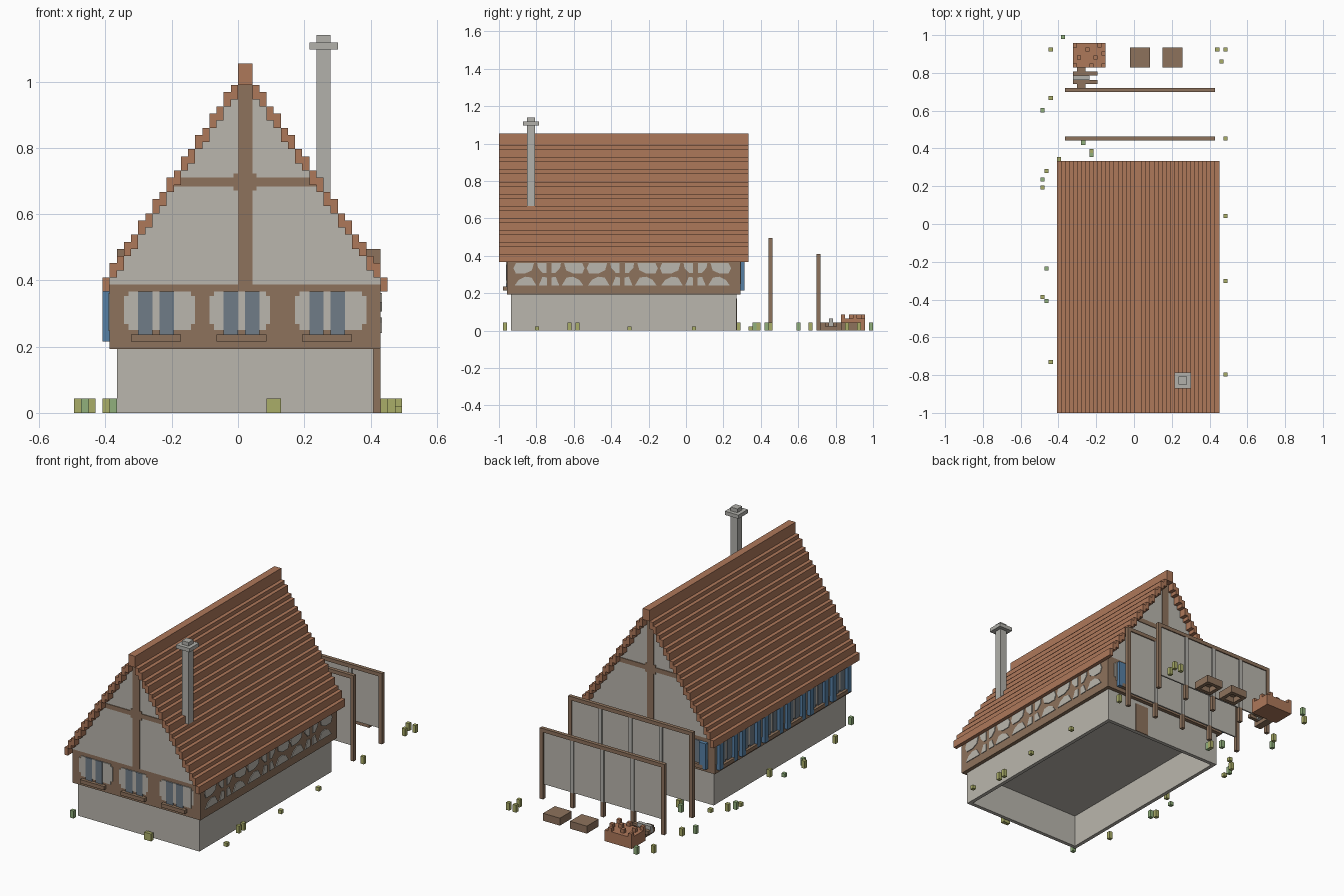
import bpy, bmesh, math, random

if "Cube" in bpy.data.objects:
    bpy.data.objects.remove(bpy.data.objects["Cube"])

V = 2 / 93          # block size; all coordinates below are in blocks
T = 0.2             # thickness of painted plates
random.seed(4)


def srgb(c):
    return c / 12.92 if c <= 0.04045 else ((c + 0.055) / 1.055) ** 2.4


def material(name, r, g, b):
    m = bpy.data.materials.new(name)
    m.diffuse_color = (srgb(r / 255), srgb(g / 255), srgb(b / 255), 1)
    m.use_nodes = True
    m.node_tree.nodes["Principled BSDF"].inputs["Base Color"].default_value = m.diffuse_color
    return m


TILE = material("roof tile", 174, 120, 90)
TIMBER = material("timber", 141, 114, 92)
PLASTER = material("plaster", 186, 182, 173)
STONE = material("chimney stone", 178, 177, 171)
GLASS = material("window glass", 112, 124, 135)
BLUE = material("blue shutter", 86, 128, 165)
LEAF = material("yellow leaf", 170, 173, 104)
GREEN = material("green leaf", 145, 176, 124)


def blocks(name, mat, boxes):
    """One object made of boxes (x0, x1, y0, y1, z0, z1)."""
    bm = bmesh.new()
    for x0, x1, y0, y1, z0, z1 in boxes:
        r = bmesh.ops.create_cube(bm, size=1)
        for v in r["verts"]:
            v.co = ((x1 if v.co.x > 0 else x0) * V,
                    (y1 if v.co.y > 0 else y0) * V,
                    (z1 if v.co.z > 0 else z0) * V)
    return finish(name, mat, bm)


def finish(name, mat, bm):
    me = bpy.data.meshes.new(name)
    bm.to_mesh(me)
    bm.free()
    me.materials.append(mat)
    ob = bpy.data.objects.new(name, me)
    bpy.context.collection.objects.link(ob)
    return ob


def side_plates(name, mat, polys, x):
    """Flat plates on the right wall from (y, z) outlines."""
    bm = bmesh.new()
    for p in polys:
        back = [bm.verts.new(((x - 0.1) * V, y * V, z * V)) for y, z in p]
        front = [bm.verts.new(((x + T) * V, y * V, z * V)) for y, z in p]
        bm.faces.new(front)
        bm.faces.new(back[::-1])
        for i in range(len(p)):
            j = (i + 1) % len(p)
            bm.faces.new((back[i], back[j], front[j], front[i]))
    bmesh.ops.recalc_face_normals(bm, faces=bm.faces[:])
    finish(name, mat, bm)


# ground floor: four walls open below, with a ceiling
blocks("ground_floor_walls", PLASTER, [
    (-17, 19, -43.5, -42.5, 0, 9), (-17, 19, 11.5, 12.5, 0, 9),
    (-17, -16, -42.5, 11.5, 0, 9), (18, 19, -42.5, 11.5, 0, 9)])
blocks("ground_floor_ceiling", PLASTER, [(-16, 18, -42.5, 11.5, 8.8, 9)])
blocks("back_door", TIMBER, [(6, 10, 12.5, 12.5 + T, 0, 8)])

# jettied timber storey
blocks("timber_storey", TIMBER, [(-18, 20, -44.5, 13.5, 9, 18)])


# stepped roof courses and the gable filling under them
def course_top(i):
    return 19 + math.ceil(1.5 * i)


courses, gable = [], []
for i in range(19):
    top = course_top(i)
    for x in (-19 + i, 20 - i):
        courses.append((x, x + 1, -46.5, 15.5, top - 2, top))
        if i > 0:
            gable.append((x, x + 1, -44.5, 13.5, 18, max(top - 1.9, 18.2)))
blocks("roof_courses", TILE, courses)
blocks("roof_ridge", TILE, [(0, 2, -46.5, 15.5, 46, 49)])
blocks("gable_walls", PLASTER, gable + [(0, 2, -44.5, 13.5, 18, 46)])

# gable frame on both ends: king post, cross beam and small knees
frame = []
for y0, y1 in ((-44.5 - T, -44.5), (13.5, 13.5 + T)):
    frame += [(0, 2, y0, y1, 18, 46), (-9.5, 0, y0, y1, 31.8, 33),
              (2, 11.5, y0, y1, 31.8, 33), (-0.6, 0, y0, y1, 31.2, 33.6),
              (2, 2.6, y0, y1, 31.2, 33.6)]
blocks("gable_frame", TIMBER, frame)

# chimney with cap
blocks("chimney", STONE, [(11, 13, -39.5, -37.5, 29, 51),
                          (10, 14, -40.5, -36.5, 51, 52),
                          (11, 13, -39.5, -37.5, 52, 53)])

# front and back windows: plaster infill, panes, sills, shutters at the back
infill, panes, sills, shutters = [], [], [], []
for s, (a, b) in zip((-15, -3, 9), ((-16, -6), (-4, 4.5), (8, 18))):
    for wall, d in ((-44.5, -1), (13.5, 1)):
        def plate(x0, x1, depth, z0, z1):
            ys = sorted((wall, wall + d * depth))
            return (x0, x1, ys[0], ys[1], z0, z1)
        infill += [plate(a + 0.6, b - 0.6, T, 11.6, 17), plate(a, b, T * 0.9, 12.5, 16.4)]
        panes += [plate(s + 1, s + 3, T * 1.4, 11, 17),
                  plate(s + 4, s + 6, T * 1.4, 11, 17)]
        sills.append(plate(s, s + 7, 1, 10, 11))
        if d > 0:
            shutters += [plate(s - 1, s + 1, 1, 10, 17),
                         plate(s + 6, s + 8, 1, 10, 17)]

# left wall: row of shuttered windows
for k in range(6):
    y = -43 + k * 9.6
    infill.append((-18 - T * 0.9, -18, y - 0.4, y + 8.2, 11.5, 16.8))
    panes += [(-18 - T * 1.4, -18, y + 1.7, y + 3.5, 11, 17),
              (-18 - T * 1.4, -18, y + 4.3, y + 6.1, 11, 17)]
    shutters += [(-19, -18, y, y + 1.5, 10, 17), (-19, -18, y + 6.3, y + 7.8, 10, 17)]
    sills.append((-19, -18, y + 1.5, y + 6.3, 10, 11))
blocks("window_infill", PLASTER, infill)
blocks("window_panes", GLASS, panes)
blocks("window_sills", TIMBER, sills)
blocks("window_shutters", BLUE, shutters)

# right wall: plaster fields between curved braces, alternately mirrored
fields = [[(0.3, 16.8), (4.8, 16.8), (4.3, 15), (2.6, 14.2), (0.3, 14.2), (-0.3, 15.5)],
          [(5.6, 16.8), (7.9, 16.8), (7.9, 14.3), (7, 14.3), (5.8, 15.6)],
          [(0, 11.2), (5.4, 11.2), (4.2, 13.2), (2.6, 13.4), (1, 12.6)],
          [(6, 11.2), (8, 11.2), (8, 13.2), (6.9, 13.4)]]
polys = []
for k in range(6):
    y = -42.6 + k * 9.1
    for p in fields:
        polys.append([(y + (8 - a if k % 2 else a), z) for a, z in p])
side_plates("right_wall_infill", PLASTER, polys, 20)

# two panelled screens behind the house
for name, y, top in (("tall_screen", 20.5, 23), ("low_screen", 32.5, 19)):
    blocks(name + "_frame", TIMBER, [
        (-17, -16, y, y + 1, 0, top - 1), (19, 20, y, y + 1, 0, top - 1),
        (-17, 20, y, y + 1, top - 1, top)]
        + [(x, x + 1, y, y + 1, 0, 4) for x in (-8, 1, 10)])
    blocks(name + "_bars", STONE,
           [(x, x + 1, y, y + 1, 4, top - 1) for x in (-8, 1, 10)])
    blocks(name + "_panels", PLASTER, [(-16, 19, y + 0.3, y + 0.7, 4, top - 1)])


# open-bottomed crates
def crate(x0, x1, y0, y1, z0, z1):
    return [(x0, x1, y0, y1, z1 - 0.5, z1),
            (x0, x1, y0, y0 + 1, z0, z1 - 0.5), (x0, x1, y1 - 1, y1, z0, z1 - 0.5),
            (x0, x0 + 1, y0 + 1, y1 - 1, z0, z1 - 0.5),
            (x1 - 1, x1, y0 + 1, y1 - 1, z0, z1 - 0.5)]


blocks("crates", TIMBER, crate(-1, 4, 38.5, 43.5, 0, 2) + crate(7, 12, 38.5, 43.5, 0, 2))

# brick pile with loose pieces on top
blocks("brick_pile", TILE, [(-15, -7, 38.5, 44.5, 0, 3)]
       + [(x, x + 1, y, y + 1, 3, 4) for x, y in (
           (-15, 43.5), (-12, 42.5), (-9, 43.5), (-14, 40.5), (-11, 38.5),
           (-8, 38.5), (-10, 40.5), (-8, 41.5), (-15, 38.5))])

# small bench
blocks("bench", TIMBER, [(-15, -9, 34.5, 35.5, 1, 2), (-15, -9, 36.5, 37.5, 1, 2),
                         (-14, -12, 33.5, 38.5, 0, 2)])
blocks("bench_top", STONE, [(-15, -11, 35.5, 36.5, 1, 3)])

# scattered plants, one block wide
spots = [(-21, 42.5), (-18, 45.5), (-21, 30.5), (-23, 27.5), (-22, 12.5), (-23, 10.5),
         (-23, 8.5), (-22, -11.5), (-23, -18.5), (-22, -19.5), (-21, -34.5), (20, 42.5),
         (22, 42.5), (21, 39.5), (22, 20.5), (22, 1.5), (22, -14.5), (22, -37.5),
         (-19, 15.5), (-13, 19.5), (-11, 17.5), (-11, 16.5), (20, -29.5), (20, -27.5),
         (5, -45.5), (4, -45.5), (-19, -9.5), (-18, -45.5)]
plants = {0: [], 1: []}
for n, (x, y) in enumerate(spots):
    tall = 2 if random.random() < 0.8 or n > 20 else 1
    plants[n % 2 if x < 0 else 0].append((x, x + 1, y, y + 1, 0, tall))
blocks("yellow_plants", LEAF, plants[0])
blocks("green_plants", GREEN, plants[1])
